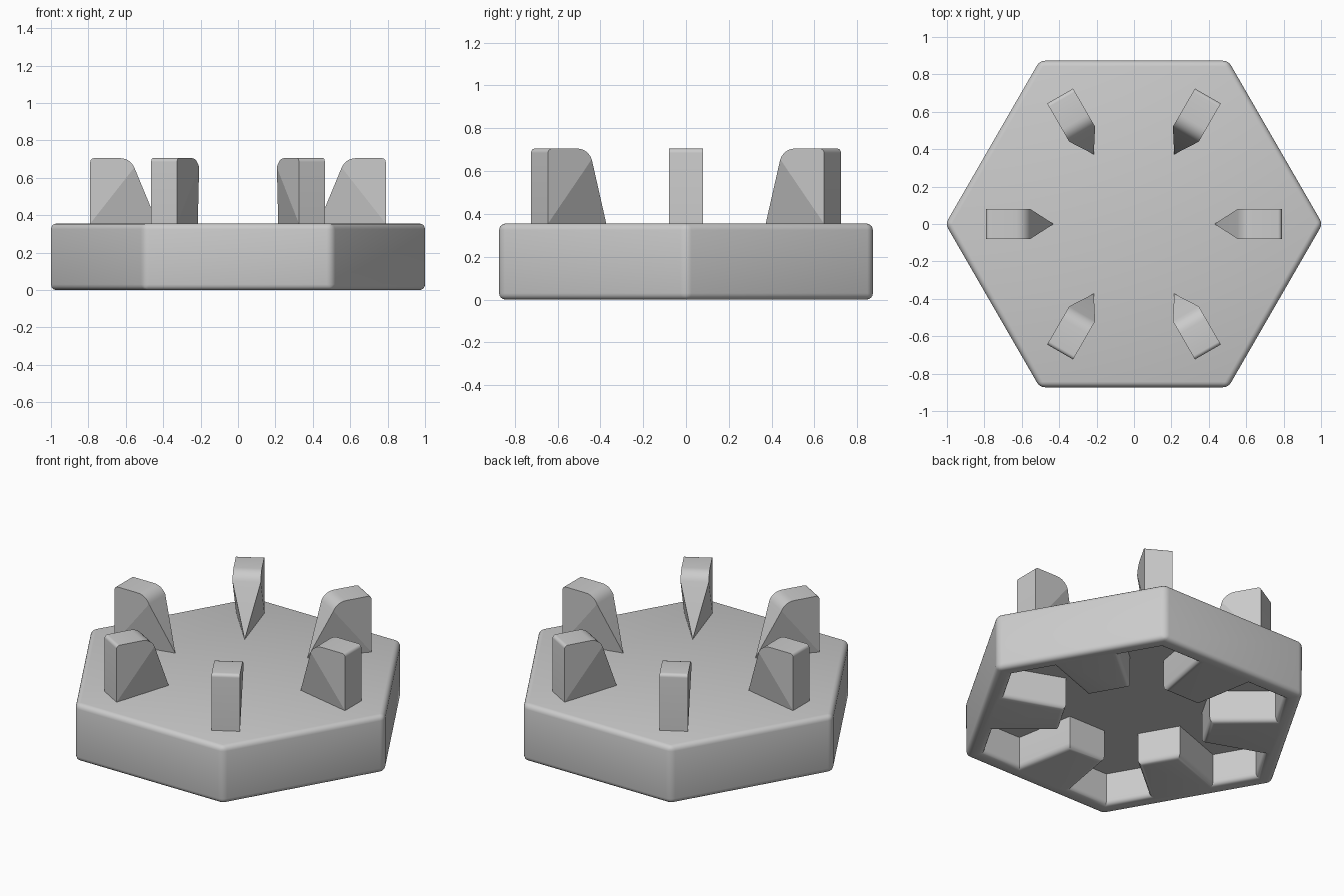
import bpy, bmesh
from math import cos, sin, pi, radians, sqrt
from mathutils import Matrix, Vector

if "Cube" in bpy.data.objects:
    bpy.data.objects.remove(bpy.data.objects["Cube"])

grey = bpy.data.materials.new("light_grey")
grey.use_nodes = True
colour = (0.6, 0.6, 0.6, 1)
grey.diffuse_color = colour
grey.node_tree.nodes["Principled BSDF"].inputs["Base Color"].default_value = colour

APOTHEM = 0.873      # hexagon centre to flat side
HEIGHT = 0.355       # base thickness
CAVITY_TOP = 0.2     # ceiling of the hollow underside
ROUND = 0.03


def finish(name, bm, angle):
    bmesh.ops.recalc_face_normals(bm, faces=bm.faces)
    mesh = bpy.data.meshes.new(name)
    bm.to_mesh(mesh)
    bm.free()
    obj = bpy.data.objects.new(name, mesh)
    bpy.context.collection.objects.link(obj)
    mesh.materials.append(grey)
    bpy.ops.object.select_all(action='DESELECT')
    obj.select_set(True)
    bpy.context.view_layer.objects.active = obj
    bpy.ops.object.shade_smooth_by_angle(angle=radians(angle))
    return obj


def hex_corner(apothem, i):
    r, a = apothem * 2 / sqrt(3), i * pi / 3
    return Vector((r * cos(a), r * sin(a), 0))


def build_base():
    bm = bmesh.new()
    outer = [hex_corner(APOTHEM, i) for i in range(6)]
    # Hollow outline: a hexagon with a tapered buttress on every side
    inner = []
    for i in range(6):
        a = (i + 0.5) * pi / 3
        out, along = Vector((cos(a), sin(a), 0)), Vector((-sin(a), cos(a), 0))
        inner.append(hex_corner(0.775, i))
        for dist, side in ((0.775, -0.19), (0.41, -0.126), (0.41, 0.126), (0.775, 0.19)):
            inner.append(out * dist + along * side)

    def ring(points, z):
        return [bm.verts.new((p.x, p.y, z)) for p in points]

    def walls(low, high):
        n = len(low)
        for i in range(n):
            j = (i + 1) % n
            bm.faces.new((low[i], low[j], high[j], high[i]))

    out_low, out_high = ring(outer, 0), ring(outer, HEIGHT)
    in_low, in_high = ring(inner, 0), ring(inner, CAVITY_TOP)
    walls(out_low, out_high)
    walls(in_low, in_high)
    bm.faces.new(out_high)
    bm.faces.new(in_high)
    # Underside rim, one sector per side
    for i in range(6):
        sector = [in_low[(5 * i + k) % 30] for k in range(6)]
        bm.faces.new([out_low[(i + 1) % 6], out_low[i]] + sector)
    bmesh.ops.recalc_face_normals(bm, faces=bm.faces)

    # Round the outer edges and the mouth of the hollow
    shell = set(out_low + out_high)
    mouth = set(in_low)
    edges = [e for e in bm.edges
             if all(v in shell for v in e.verts) or all(v in mouth for v in e.verts)]
    bmesh.ops.bevel(bm, geom=edges, offset=ROUND, offset_type='OFFSET',
                    segments=4, profile=0.5, affect='EDGES', clamp_overlap=True)
    return finish("hex_base", bm, 30)


def build_peg(index):
    # Side profile as (radius, height), from outer foot over the top to the nose
    profile = [(0.79, HEIGHT)]
    for k in range(7):
        a = k / 6 * pi / 2
        profile.append((0.77 + 0.02 * cos(a), 0.685 + 0.02 * sin(a)))
    for k in range(7):
        a = k / 6 * radians(67)
        profile.append((0.63 - 0.082 * sin(a), 0.623 + 0.082 * cos(a)))
    bm = bmesh.new()
    left = [bm.verts.new((r, 0.08, z)) for r, z in profile]
    right = [bm.verts.new((r, -0.08, z)) for r, z in profile]
    tip = bm.verts.new((0.43, 0, HEIGHT))
    bm.faces.new(left)
    bm.faces.new(right)
    for i in range(len(profile) - 1):
        bm.faces.new((left[i], left[i + 1], right[i + 1], right[i]))
    # Wedge narrowing to a point at the foot
    for a, b in ((left[0], left[-1]), (right[0], right[-1]),
                 (left[-1], right[-1]), (left[0], right[0])):
        bm.faces.new((a, b, tip))
    bm.transform(Matrix.Rotation(index * pi / 3, 4, 'Z'))
    return finish(f"locating_peg_{index + 1}", bm, 15.2)


build_base()
for n in range(6):
    build_peg(n)
